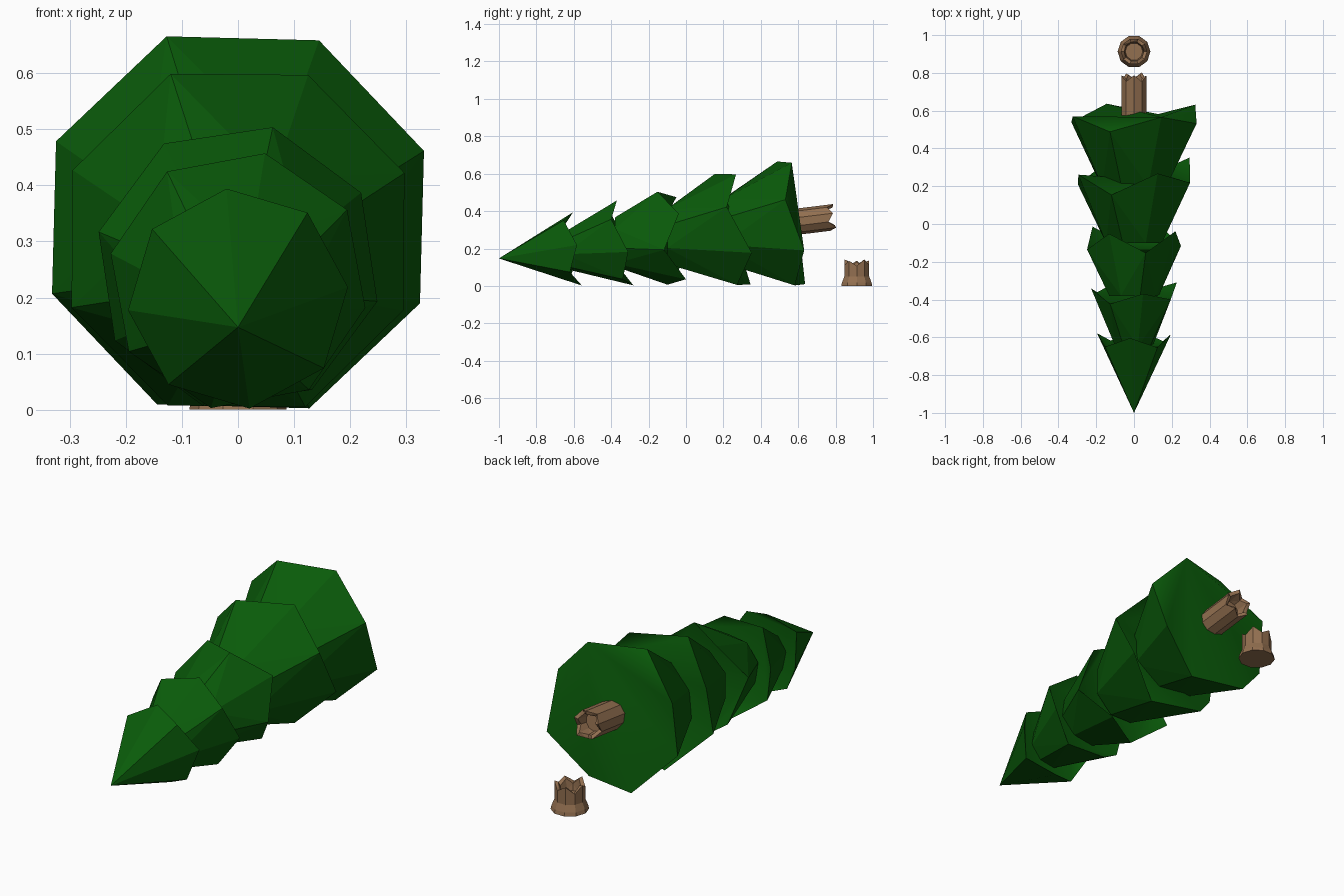
import bpy, bmesh
from math import sin, cos, pi, radians
from mathutils import Matrix

cube = bpy.data.objects.get("Cube")
if cube:
    bpy.data.objects.remove(cube)


def material(name, color):
    m = bpy.data.materials.new(name)
    m.use_nodes = True
    m.diffuse_color = color
    m.node_tree.nodes["Principled BSDF"].inputs["Base Color"].default_value = color
    return m


green = material("needle green", (0.003, 0.105, 0.003, 1))
brown = material("bark brown", (0.29, 0.16, 0.08, 1))


def loft(name, rings, mat, caps=(), matrix=Matrix()):
    """Bridge rings of points; one-point rings close as a fan, caps fill the last ring."""
    bm = bmesh.new()
    loops = [[bm.verts.new(p) for p in ring] for ring in rings]
    n = max(len(r) for r in loops)
    for a, b in zip(loops, loops[1:]):
        for i in range(n):
            j = (i + 1) % n
            corners = [a[i % len(a)], a[j % len(a)], b[j % len(b)], b[i % len(b)]]
            face = bm.faces.new(list(dict.fromkeys(corners)))
            if len(face.verts) == 4:
                bmesh.ops.triangulate(bm, faces=[face])
    # The underside shades as one soft face with a sharp rim
    for cap in caps:
        bm.faces.new([loops[-1][i] for i in cap]).smooth = True
    bm.edges.ensure_lookup_table()
    for e in bm.edges:
        e.smooth = all(f.smooth for f in e.link_faces)
    bmesh.ops.transform(bm, matrix=matrix, verts=bm.verts)
    bmesh.ops.recalc_face_normals(bm, faces=bm.faces)
    mesh = bpy.data.meshes.new(name)
    bm.to_mesh(mesh)
    bm.free()
    mesh.materials.append(mat)
    ob = bpy.data.objects.new(name, mesh)
    bpy.context.collection.objects.link(ob)


def fan(pivot):
    """Triangles of an octagon, all meeting at one corner."""
    return [(pivot, (pivot + k) % 8, (pivot + k + 1) % 8) for k in range(1, 7)]


# Underside built on the four forward corners, the others sticking out behind
pointed = [(1, 3, 5), (1, 5, 7)] + [((i - 1) % 8, i, i + 1) for i in range(0, 8, 2)]


def tier(name, y0, z0, r0, y1, z1, r1, phase, zigzag, tilt_x, tilt_z, underside):
    """Eight-sided bough cone lying along y with a tilted, zigzag rim."""
    neck, rim = [], []
    for i in range(8):
        a = radians(phase + 45 * i)
        c, s = cos(a), sin(a)
        neck.append((r0 * c, y0, z0 + r0 * s))
        shift = zigzag / 2 * (1 if i % 2 == 0 else -1)
        rim.append((r1 * c, y1 + shift + r1 * (tilt_x * c + tilt_z * s), z1 + r1 * s))
    front = [(0, y0, z0)]
    rings = [front, rim] if r0 == 0 else [front, neck, rim]
    loft(name, rings, green, underside)


# Boughs, from the tip to the widest tier
tier("tip_boughs", -1, .147, 0, -.608, .198, .197, 96, .055, 0, -.12, pointed)
tier("upper_boughs", -.65, .19, .1, -.353, .23, .232, 78, .055, .03, -.2, pointed)
tier("middle_boughs", -.38, .235, .135, -.076, .255, .256, 121, .1, .01, -.11, pointed)
tier("lower_boughs", -.1, .265, .16, .26, .302, .32, 67, .093, .083, -.167, fan(7))
tier("base_boughs", .2, .295, .185, .568, .334, .355, 66, .066, .038, -.127, fan(0))


def broken_log(name, foot, height, jag, floor, matrix):
    """Ten-sided log with a splintered, hollowed end."""
    n = 10

    def ring(r, z, tooth=0):
        return [(r * cos(2 * pi * i / n), r * sin(2 * pi * i / n),
                 z + tooth * (i % 2 - .5) * (1 + .3 * sin(2 * i))) for i in range(n)]

    rings = [[(0, 0, foot[0][1])]] + [ring(r, z) for r, z in foot]
    rings += [ring(.07, height, jag), ring(.052, height - .006, jag),
              ring(.046, floor), [(0, 0, floor)]]
    loft(name, rings, brown, matrix=matrix)


# Fallen trunk, leaning slightly upward, and the stump left behind
broken_log("fallen_trunk", [(.07, 0)], .227, .032, .17,
           Matrix.Translation((0, .55, .338)) @ Matrix.Rotation(radians(-83), 4, 'X')
           @ Matrix.Rotation(radians(18), 4, 'Z'))
broken_log("stump", [(.087, 0), (.083, .018), (.07, .05)], .122, .03, .07,
           Matrix.Translation((0, .913, 0)))
